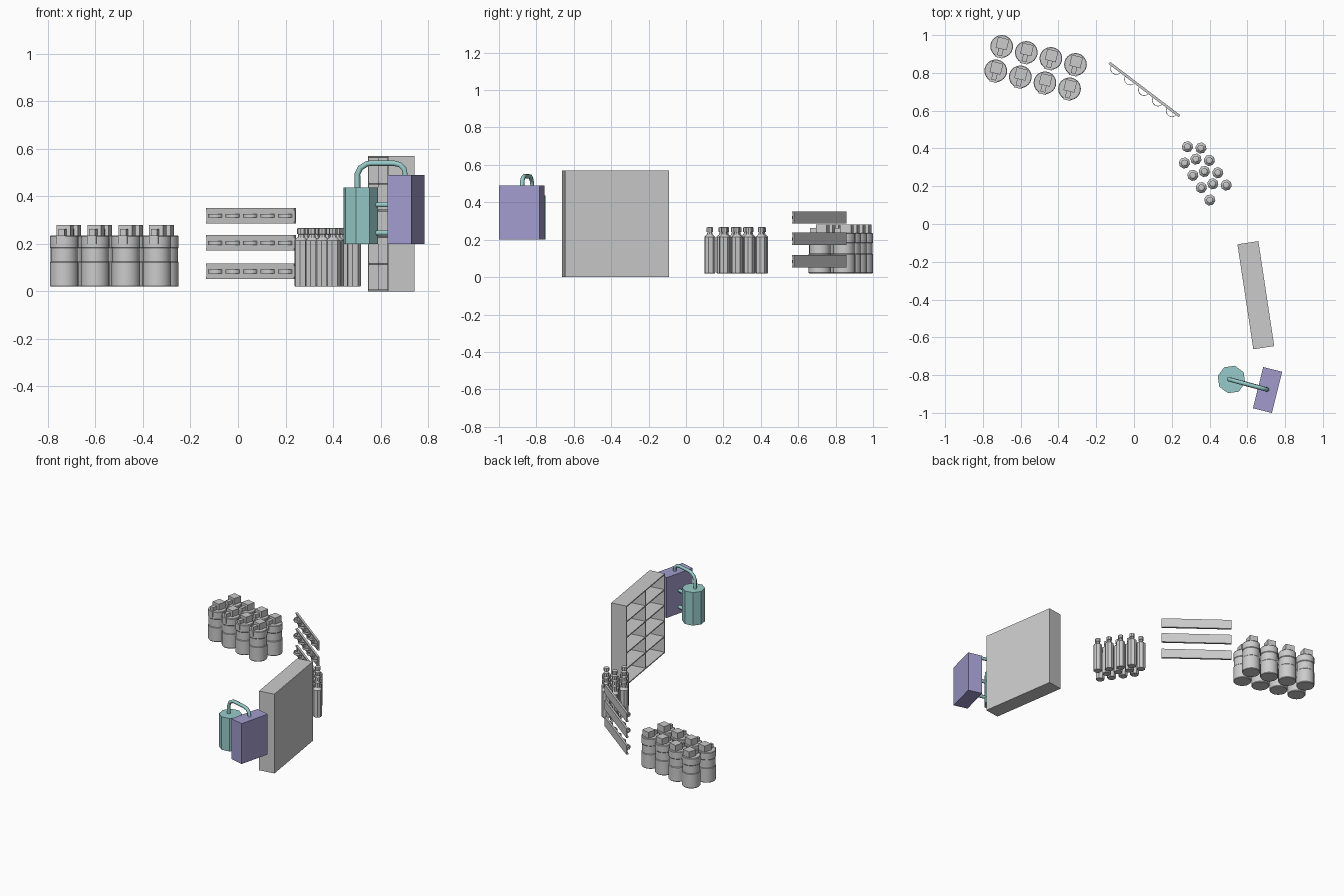
import bpy, bmesh, math
from mathutils import Matrix, Vector

if "Cube" in bpy.data.objects:
    bpy.data.objects.remove(bpy.data.objects["Cube"])


def material(name, rgb):
    m = bpy.data.materials.new(name)
    m.diffuse_color = (*rgb, 1)
    m.use_nodes = True
    m.node_tree.nodes["Principled BSDF"].inputs["Base Color"].default_value = m.diffuse_color
    return m


GREY = material("light grey", (0.6, 0.6, 0.6))
TEAL = material("pale teal", (0.31, 0.6, 0.59))
PURPLE = material("soft purple", (0.36, 0.33, 0.61))


def frame(x, y, degrees):
    """Local frame: x along the row, -y is the row's front."""
    return Matrix.Translation((x, y, 0)) @ Matrix.Rotation(math.radians(degrees), 4, 'Z')


def finish(name, bm, mat, matrix, smooth=False):
    bmesh.ops.recalc_face_normals(bm, faces=bm.faces)
    me = bpy.data.meshes.new(name)
    bm.to_mesh(me)
    bm.free()
    me.materials.append(mat)
    ob = bpy.data.objects.new(name, me)
    ob.matrix_world = matrix
    bpy.context.collection.objects.link(ob)
    if smooth:
        bpy.ops.object.select_all(action='DESELECT')
        bpy.context.view_layer.objects.active = ob
        ob.select_set(True)
        bpy.ops.object.shade_smooth_by_angle(angle=math.radians(35))
    return ob


def box(bm, x0, x1, y0, y1, z0, z1):
    m = (Matrix.Translation(((x0 + x1) / 2, (y0 + y1) / 2, (z0 + z1) / 2))
         @ Matrix.Diagonal((x1 - x0, y1 - y0, z1 - z0, 1)))
    bmesh.ops.create_cube(bm, size=1, matrix=m)


def lathe(bm, profile, sides):
    """Closed solid of revolution from (radius, z) pairs."""
    rings = [[bm.verts.new((r * math.cos(2 * math.pi * i / sides),
                            r * math.sin(2 * math.pi * i / sides), z))
              for i in range(sides)] for r, z in profile]
    for a, b in zip(rings, rings[1:]):
        for i in range(sides):
            j = (i + 1) % sides
            bm.faces.new((a[i], a[j], b[j], b[i]))
    bm.faces.new(rings[0][::-1])
    bm.faces.new(rings[-1])


def tube(name, points, radius, mat):
    cu = bpy.data.curves.new(name, 'CURVE')
    cu.dimensions = '3D'
    cu.bevel_depth = radius
    cu.bevel_resolution = 1
    cu.use_fill_caps = True
    sp = cu.splines.new('POLY')
    sp.points.add(len(points) - 1)
    for p, co in zip(sp.points, points):
        p.co = (*co, 1)
    cu.materials.append(mat)
    bpy.context.collection.objects.link(bpy.data.objects.new(name, cu))


# Canisters: two rows of four, banded body with valve block and tap
yard = frame(-0.521, 0.828, -13.7)
for row in (-1, 1):
    for col in range(4):
        place = yard @ Matrix.Translation(((col - 1.5) * 0.134, row * 0.0665, 0))
        bm = bmesh.new()
        lathe(bm, [(0.057, 0.02), (0.06, 0.024), (0.06, 0.122), (0.057, 0.126), (0.057, 0.182),
                   (0.06, 0.186), (0.06, 0.232), (0.057, 0.236)], 24)
        finish("canister_body", bm, GREY, place, True)
        bm = bmesh.new()
        box(bm, -0.03, 0.03, -0.014, 0.045, 0.23, 0.28)
        box(bm, -0.013, 0.013, -0.05, -0.014, 0.23, 0.262)
        box(bm, -0.02, 0.02, -0.0615, -0.05, 0.2, 0.236)
        finish("canister_valve", bm, GREY, place)

# Wall rails: three channel strips, each with five half-ring clips
rack = frame(0.055, 0.712, -37.2)
for z in (0.0845, 0.2045, 0.3185):
    bm = bmesh.new()
    box(bm, -0.233, 0.233, -0.002, 0.007, z - 0.033, z + 0.033)
    for s in (-1, 1):
        box(bm, -0.233, 0.233, -0.007, -0.002, z + s * 0.028 - 0.005, z + s * 0.028 + 0.005)
    finish("rail", bm, GREY, rack)
    bm = bmesh.new()
    for k in range(-2, 3):
        arc = [math.pi + math.pi * i / 10 for i in range(11)]
        rings = []
        for a in arc:
            rings.append([bm.verts.new((k * 0.0925 + r * math.cos(a), -0.002 + r * math.sin(a), z + dz))
                          for r, dz in ((0.029, -0.008), (0.032, -0.008), (0.032, 0.008), (0.029, 0.008))])
        for a, b in zip(rings, rings[1:]):
            for i in range(4):
                bm.faces.new((a[i], a[(i + 1) % 4], b[(i + 1) % 4], b[i]))
        bm.faces.new(rings[0])
        bm.faces.new(rings[-1])
    finish("rail_clips", bm, GREY, rack)

# Bottles: three staggered rows of four
for sx, sy in ((0.354, 0.402), (0.283, 0.409), (0.267, 0.323)):
    for k in range(4):
        bm = bmesh.new()
        lathe(bm, [(0.027, 0.02), (0.03, 0.024), (0.03, 0.215), (0.016, 0.228), (0.013, 0.24),
                   (0.018, 0.242), (0.018, 0.265), (0.010, 0.268)], 8)
        finish("bottle", bm, GREY, frame(sx + 0.0447 * k, sy - 0.0653 * k, -55.6))

# Shelf cabinet: open front, two columns by five rows
shelf = frame(0.645, -0.377, -81.4)
L, D, H, T = 0.281, 0.056, 0.57, 0.008
bm = bmesh.new()
box(bm, -L, L, D - T, D, 0, H)
for x in (-L, -T / 2, L - T):
    box(bm, x, x + T, -D, D - T, 0, H)
for i in range(6):
    z = (H - T) * i / 5
    inset = 0 if i in (0, 5) else 0.002
    for x0, x1 in ((-L + T, -T / 2), (T / 2, L - T)):
        box(bm, x0, x1, -D + inset, D - T, z, z + T)
finish("shelf_cabinet", bm, GREY, shelf)

# Tank, control box and the pipes between them
bm = bmesh.new()
lathe(bm, [(0.075, 0.2), (0.075, 0.437)], 8)
finish("tank", bm, TEAL, frame(0.516, -0.823, -14))
bm = bmesh.new()
box(bm, -0.0515, 0.0515, -0.1125, 0.1125, 0.2, 0.49)
finish("control_box", bm, PURPLE, frame(0.707, -0.879, -14))

a, b = Vector((0.503, -0.822, 0)), Vector((0.706, -0.877, 0))
path = [(0, 0.43), (0, 0.495), (0.06, 0.52), (0.2, 0.538), (0.3, 0.54),
        (0.75, 0.54), (0.88, 0.534), (0.97, 0.515), (1, 0.48)]
tube("top_pipe", [tuple(a.lerp(b, t) + Vector((0, 0, z))) for t, z in path], 0.012, TEAL)
for z in (0.247, 0.365):
    tube("link_pipe", [tuple(a.lerp(b, t) + Vector((0, 0, z))) for t in (0.2, 0.85)], 0.012, TEAL)
